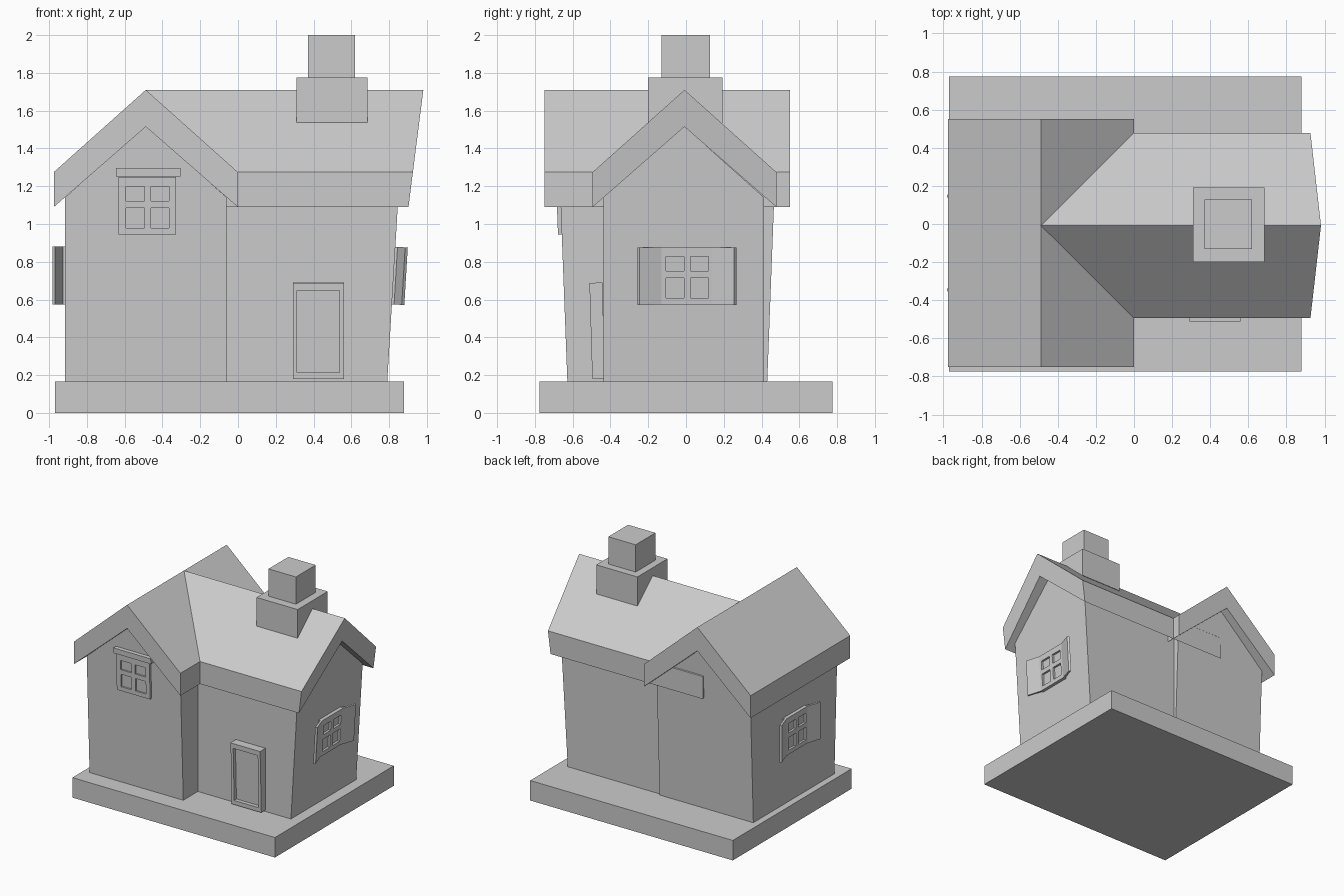
import bpy
import bmesh
import math
from mathutils import Matrix

if "Cube" in bpy.data.objects:
    bpy.data.objects.remove(bpy.data.objects["Cube"], do_unlink=True)

grey = bpy.data.materials.new("plain_grey")
grey.use_nodes = True
COLOUR = (0.6, 0.6, 0.6, 1)
grey.diffuse_color = COLOUR
grey.node_tree.nodes["Principled BSDF"].inputs["Base Color"].default_value = COLOUR


def finish(name, bm, matrix=Matrix()):
    bmesh.ops.recalc_face_normals(bm, faces=bm.faces)
    mesh = bpy.data.meshes.new(name)
    bm.to_mesh(mesh)
    bm.free()
    mesh.materials.append(grey)
    obj = bpy.data.objects.new(name, mesh)
    obj.matrix_world = matrix
    bpy.context.collection.objects.link(obj)
    return obj


def box(name, x, y, z, matrix=Matrix()):
    bm = bmesh.new()
    bmesh.ops.create_cube(bm, size=1)
    for v in bm.verts:
        v.co = [lo + (c + 0.5) * (hi - lo) for c, (lo, hi) in zip(v.co, (x, y, z))]
    return finish(name, bm, matrix)


def prism(name, profile, along, start, end):
    """Sweep an (across, height) profile along x or y; end planes may lean with height."""
    bm = bmesh.new()
    rings = []
    for plane in (start, end):
        ring = []
        for a, z in profile:
            d = plane(z)
            ring.append(bm.verts.new((d, a, z) if along == "x" else (a, d, z)))
        bm.faces.new(ring)
        rings.append(ring)
    n = len(profile)
    for i in range(n):
        j = (i + 1) % n
        bm.faces.new((rings[0][i], rings[0][j], rings[1][j], rings[1][i]))
    return finish(name, bm)


def panel(name, us, vs, out, recess, matrix):
    """Framed plate facing local -y; every odd grid cell is pushed in."""
    bm = bmesh.new()
    grid = [[bm.verts.new((u, -out, v)) for v in vs] for u in us]
    panes = []
    for i in range(len(us) - 1):
        for j in range(len(vs) - 1):
            f = bm.faces.new((grid[i][j], grid[i + 1][j], grid[i + 1][j + 1], grid[i][j + 1]))
            if i % 2 and j % 2:
                panes.append(f)
    rim = [e for e in bm.edges if e.is_boundary]
    pushed = bmesh.ops.extrude_discrete_faces(bm, faces=panes)["faces"]
    for v in {v for f in pushed for v in f.verts}:
        v.co.y += recess
    sides = bmesh.ops.extrude_edge_only(bm, edges=rim)["geom"]
    for v in sides:
        if isinstance(v, bmesh.types.BMVert):
            v.co.y = 0.01
    return finish(name, bm, matrix)


def gable(centre, half, low, shoulder, peak):
    return [(centre - half, low), (centre - half, shoulder), (centre, peak),
            (centre + half, shoulder), (centre + half, low)]


def chevron(centre, half):
    return gable(centre, half, 1.09, 1.275, 1.71) + [(centre, 1.515)]


def lean(at_floor, slope):
    return lambda z: at_floor + slope * (z - FLOOR)


FLOOR = 0.165

# Base slab
box("base_slab", (-0.97, 0.88), (-0.775, 0.775), (0, FLOOR))

# Walls, flaring slightly outward toward the top
cross_front = lean(-0.628, -0.038)
main_end = lean(0.79, 0.06)
prism("cross_wing_walls", gable(-0.488, 0.428, FLOOR, 1.14, 1.52), "y",
      cross_front, lean(0.43, 0.038))
prism("main_wing_walls", gable(-0.012, 0.426, FLOOR, 1.14, 1.52), "x",
      lean(-0.5, 0), main_end)

# Roofs
prism("cross_wing_roof", chevron(-0.488, 0.487), "y", lean(-0.75, 0), lean(0.55, 0))
prism("main_wing_roof", chevron(-0.008, 0.486), "x", lean(-0.49, 0), lean(0.785, 0.127))

# Chimney
box("chimney_base", (0.31, 0.685), (-0.2, 0.192), (1.535, 1.775))
box("chimney_top", (0.37, 0.62), (-0.13, 0.128), (1.775, 2))


def place(x, y, z, turn, tilt):
    return (Matrix.Translation((x, y, z)) @ Matrix.Rotation(math.radians(turn), 4, "Z")
            @ Matrix.Rotation(tilt, 4, "X"))


# Door
panel("door", [-0.135, -0.112, 0.112, 0.135], [0, 0.035, 0.47, 0.51], 0.058, 0.03,
      place(0.425, -0.438, 0.18, 0, 0.03))

# Windows share one four-pane layout
PANES_U = [-0.152, -0.112, -0.015, 0.02, 0.115, 0.152]
PANES_V = [0, 0.035, 0.14, 0.178, 0.255, 0.305]

front_spot = place(-0.48, cross_front(0.945), 0.945, 0, 0.038)
panel("front_window", PANES_U, PANES_V, 0.02, 0.013, front_spot)
box("front_window_lintel", (-0.165, 0.175), (-0.032, 0.01), (0.308, 0.352), front_spot)


def shuttered_window(name, spot):
    us = [-0.14] + PANES_U[1:-1] + [0.14]
    panel(name + "_window", us, PANES_V, 0.028, 0.018, spot)
    for side, s in (("right", -1), ("left", 1)):
        plan = [(0.135, -0.01), (0.135, -0.028), (0.25, -0.066), (0.262, -0.052)]
        bm = bmesh.new()
        face = bm.faces.new([bm.verts.new((s * u, v, 0)) for u, v in plan])
        top = bmesh.ops.extrude_face_region(bm, geom=[face], use_keep_orig=True)["geom"]
        for v in top:
            if isinstance(v, bmesh.types.BMVert):
                v.co.z = PANES_V[-1]
        finish(name + "_shutter_" + side, bm, spot)


shuttered_window("left_side", place(main_end(0.575), 0.005, 0.575, 90, 0.06))
shuttered_window("right_side", place(-0.916, -0.1, 0.575, -90, 0))
